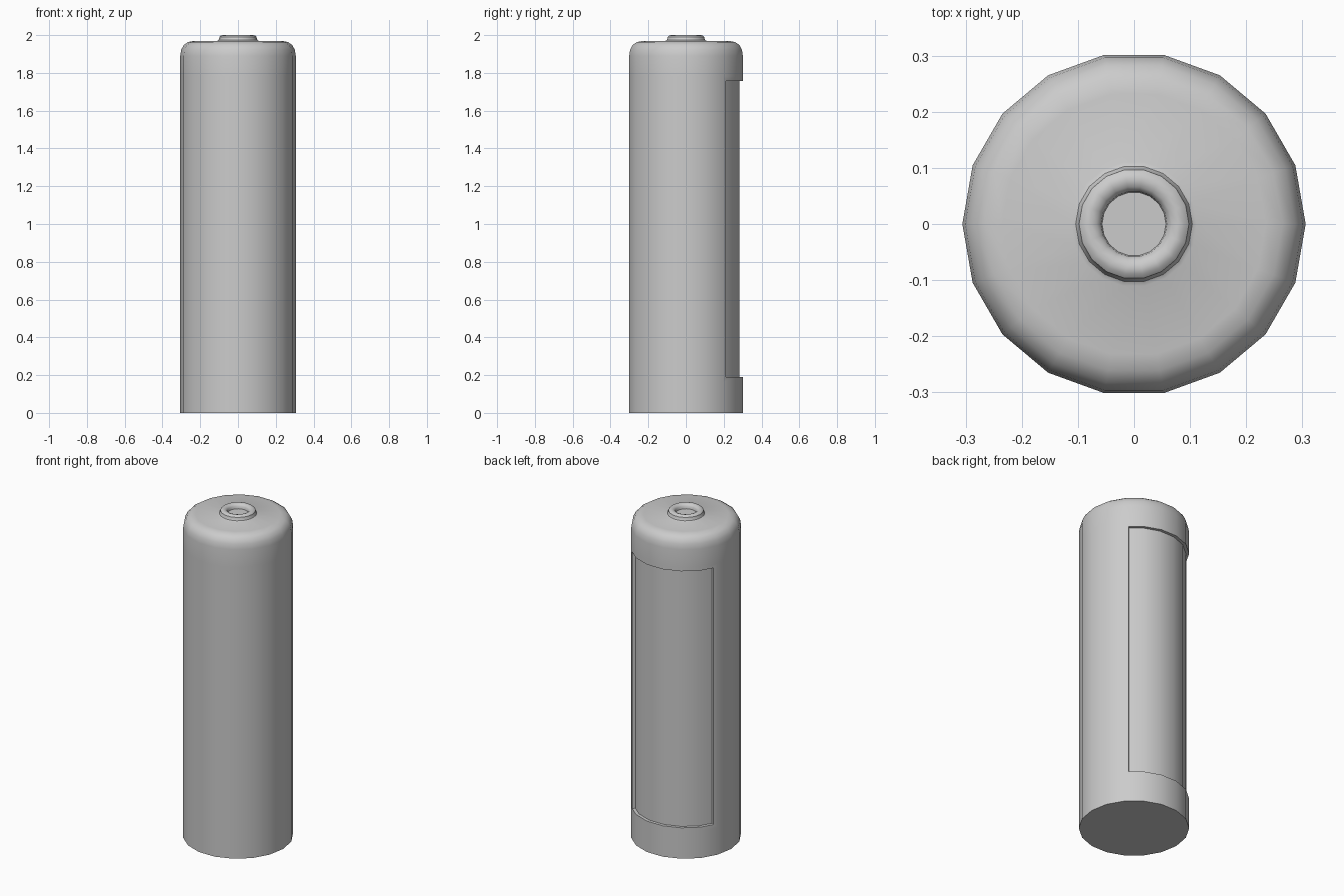
import bpy, bmesh, math

if "Cube" in bpy.data.objects:
    bpy.data.objects.remove(bpy.data.objects["Cube"])

SIDES = 18
# radius, height: from bottom centre up the wall, over the shoulder, into the terminal
profile = [(0.306, 0.0), (0.306, 0.165), (0.306, 1.782), (0.306, 1.89),
           (0.301, 1.922), (0.287, 1.948), (0.265, 1.963), (0.235, 1.969),
           (0.112, 1.969), (0.104, 1.973), (0.100, 1.981), (0.098, 1.991),
           (0.090, 1.998), (0.079, 2.0), (0.067, 1.996), (0.059, 1.987),
           (0.057, 1.972)]

bm = bmesh.new()
rings = []
for r, z in profile:
    rings.append([bm.verts.new((r * math.cos(2 * math.pi * i / SIDES),
                                r * math.sin(2 * math.pi * i / SIDES), z))
                  for i in range(SIDES)])

# Lathed skin; remember the wall faces that become the back recess (40 to 160 degrees)
panel = []
for k in range(len(rings) - 1):
    a, b = rings[k], rings[k + 1]
    for i in range(SIDES):
        j = (i + 1) % SIDES
        f = bm.faces.new((a[i], a[j], b[j], b[i]))
        if k == 1 and 2 <= i < 8:
            panel.append(f)
bm.faces.new(rings[0][::-1])
bm.faces.new(rings[-1])
bm.normal_update()

# Recessed panel: inset border, then push straight in
bmesh.ops.inset_region(bm, faces=panel, thickness=0.024, depth=0.0,
                       use_boundary=True, use_even_offset=True)
ext = bmesh.ops.extrude_face_region(bm, geom=panel)
for v in ext["geom"]:
    if isinstance(v, bmesh.types.BMVert):
        v.co.x *= 0.94
        v.co.y *= 0.94
bmesh.ops.delete(bm, geom=[f for f in panel if f.is_valid], context='FACES')
bmesh.ops.recalc_face_normals(bm, faces=bm.faces)

mesh = bpy.data.meshes.new("battery_body")
bm.to_mesh(mesh)
bm.free()
body = bpy.data.objects.new("battery_body", mesh)
bpy.context.collection.objects.link(body)
bpy.context.view_layer.objects.active = body
body.select_set(True)
bpy.ops.object.shade_smooth_by_angle(angle=math.radians(35))
